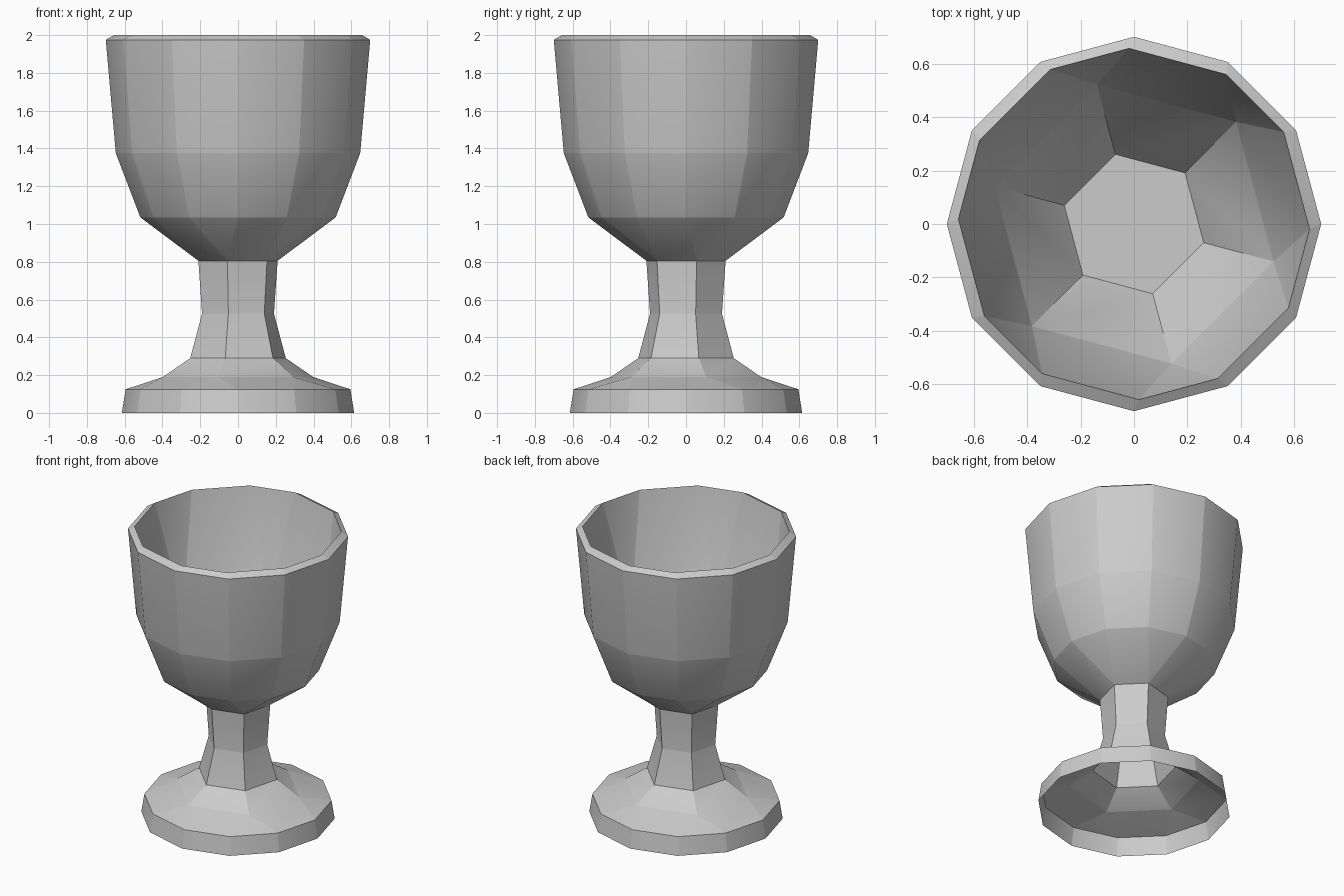
import bpy
import bmesh
from math import cos, sin, radians

if "Cube" in bpy.data.objects:
    bpy.data.objects.remove(bpy.data.objects["Cube"], do_unlink=True)

grey = bpy.data.materials.new("plain grey")
grey.use_nodes = True
colour = (0.6, 0.6, 0.6, 1)
grey.diffuse_color = colour
grey.node_tree.nodes["Principled BSDF"].inputs["Base Color"].default_value = colour


def ring(bm, radius, z, sides, start=0, twist=0):
    """Polygon of vertices; twist turns even and odd corners opposite ways."""
    verts = []
    for i in range(sides):
        a = radians(start + 360 / sides * i + (twist if i % 2 else -twist))
        verts.append(bm.verts.new((radius * cos(a), radius * sin(a), z)))
    return verts


def join(bm, a, b, shift=0):
    """Bridge two rings; a six-sided one meets a twelve-sided one by
    alternating quads and triangles."""
    for i in range(min(len(a), len(b))):
        j = 2 * i + shift
        k = (i + 1) % min(len(a), len(b))
        if len(a) == len(b):
            bm.faces.new((a[i], a[k], b[k], b[i]))
        elif len(a) < len(b):
            p, q, r = (b[(j + n) % 12] for n in range(3))
            bm.faces.new((a[i], a[k], r, q))
            bm.faces.new((a[i], q, p))
        else:
            p, q, r = (a[(j + n) % 12] for n in range(3))
            bm.faces.new((q, r, b[k], b[i]))
            bm.faces.new((p, q, b[i]))


def soften_facets(mesh, amount):
    """Shade between flat and smooth, so the facets stay softly visible."""
    normals = [None] * len(mesh.loops)
    for face in mesh.polygons:
        for i in face.loop_indices:
            smooth = mesh.corner_normals[i].vector
            normals[i] = face.normal.lerp(smooth, amount).normalized()
    mesh.normals_split_custom_set(normals)


def sheet(name, rows, closed=False):
    """Skin a list of (radius, z, sides, start, twist, shift) rings."""
    bm = bmesh.new()
    last = None
    for radius, z, sides, start, twist, shift in rows:
        new = ring(bm, radius, z, sides, start, twist)
        if last:
            join(bm, last, new, shift)
        last = new
    if closed:
        bm.faces.new(last)
    mesh = bpy.data.meshes.new(name)
    bm.to_mesh(mesh)
    bm.free()
    mesh.materials.append(grey)
    obj = bpy.data.objects.new(name, mesh)
    bpy.context.collection.objects.link(obj)
    bpy.ops.object.select_all(action="DESELECT")
    obj.select_set(True)
    bpy.context.view_layer.objects.active = obj
    bpy.ops.object.shade_smooth_by_angle(angle=radians(31))
    soften_facets(mesh, 0.5)


def round12(radius, z, twist=0):
    return (radius, z, 12, 0, twist, 0)


def hexagon(radius, z, start=15, shift=0):
    return (radius, z, 6, start, 0, shift)


# Hollow foot, open underneath
sheet("foot", [round12(0.615, 0), round12(0.595, 0.125),
               hexagon(0.412, 0.19), hexagon(0.262, 0.29)])

# Waisted six-sided stem, hollow
sheet("stem", [hexagon(0.262, 0.29), hexagon(0.197, 0.525),
               hexagon(0.217, 0.805)])

# Bowl: outside, bevelled lip, then inside down to its floor
sheet("bowl", [hexagon(0.217, 0.805), round12(0.517, 1.035),
               round12(0.647, 1.375), round12(0.7, 1.975),
               round12(0.657, 2.0, 1.6),
               hexagon(0.54, 1.24, 45, 1), hexagon(0.27, 0.9, 45)],
      closed=True)
